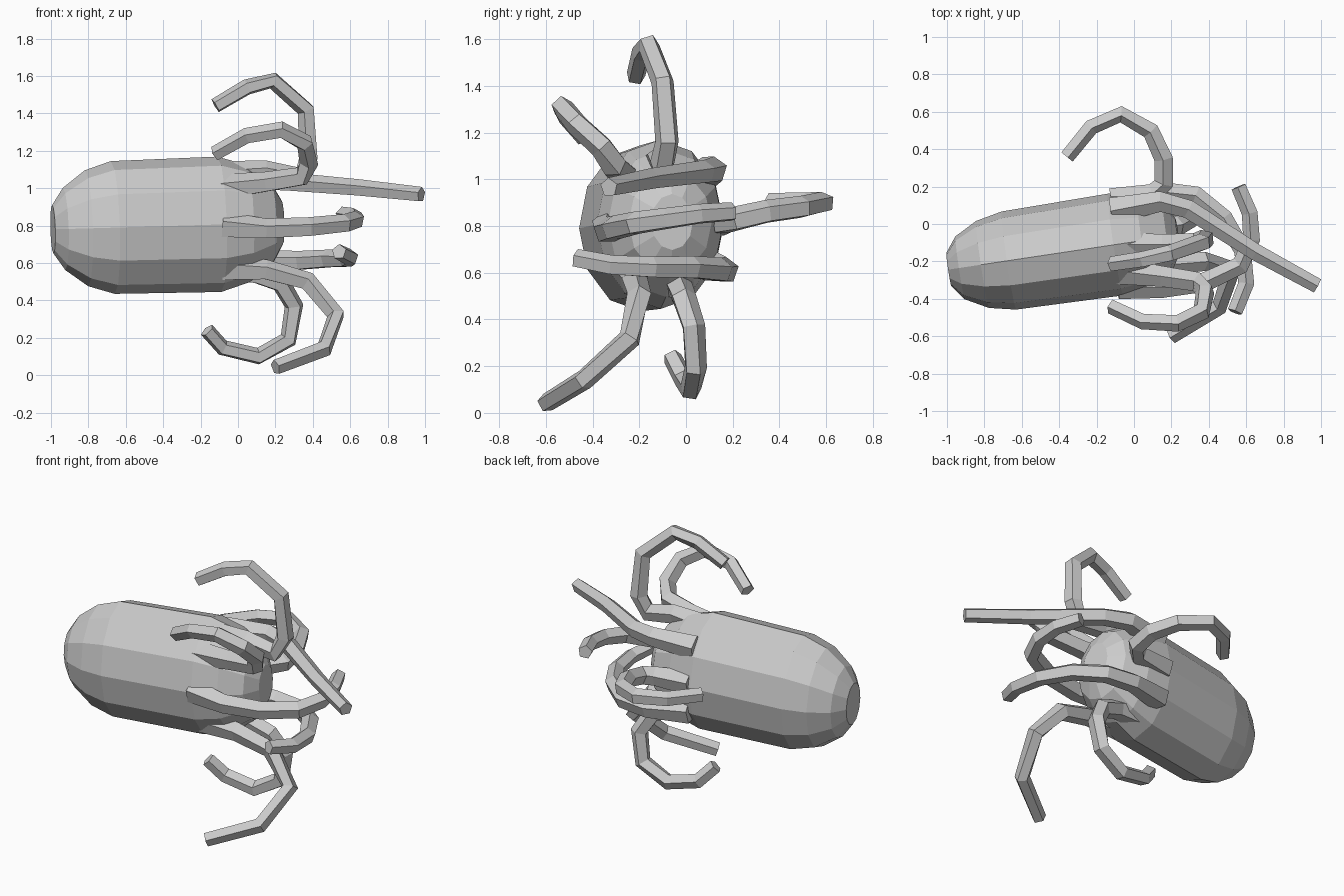
import bpy, bmesh, math
from mathutils import Vector


def loft(name, rings):
    """Skin a list of equal-sized point rings and cap both ends."""
    bm = bmesh.new()
    loops = [[bm.verts.new(p) for p in ring] for ring in rings]
    n = len(loops[0])
    for a, b in zip(loops, loops[1:]):
        for i in range(n):
            j = (i + 1) % n
            bm.faces.new((a[i], a[j], b[j], b[i]))
    bm.faces.new(loops[0])
    bm.faces.new(loops[-1])
    bmesh.ops.recalc_face_normals(bm, faces=bm.faces)
    mesh = bpy.data.meshes.new(name)
    bm.to_mesh(mesh)
    bm.free()
    obj = bpy.data.objects.new(name, mesh)
    bpy.context.collection.objects.link(obj)
    return obj


def ring(center, u, v, ru, rv, sides, phase=0.0):
    angles = [2 * math.pi * i / sides + phase for i in range(sides)]
    return [center + u * (ru * math.cos(a)) + v * (rv * math.sin(a)) for a in angles]


def arm(name, points, r_base=0.075, r_mid=0.058, r_tip=0.042, sides=5):
    """Tapered tube whose frame is carried along the path without twisting."""
    pts = [Vector(p) for p in points]
    last = len(pts) - 1
    u = Vector((0, 0, 1)) if abs(pts[1].z - pts[0].z) < 0.15 else Vector((0, 1, 0))
    rings = []
    for i, p in enumerate(pts):
        t = (pts[min(i + 1, last)] - pts[max(i - 1, 0)]).normalized()
        u = (u - t * u.dot(t)).normalized()
        r = r_base if i == 0 else r_mid + (r_tip - r_mid) * (i - 1) / (last - 1)
        rings.append(ring(p, u, t.cross(u), r, r, sides))
    return loft(name, rings)


# Body: slightly flattened capsule, tilted in plan
axis = Vector((1, 0.15, 0.03)).normalized()
side = Vector((-0.15, 1, 0)).normalized()
up = axis.cross(side)
profile = [(-0.99, 0.09, 0.13), (-0.93, 0.17, 0.22), (-0.81, 0.235, 0.31),
           (-0.67, 0.265, 0.355), (-0.10, 0.275, 0.362), (0.05, 0.25, 0.315),
           (0.18, 0.18, 0.22), (0.235, 0.09, 0.12)]
loft("body", [ring(Vector((x, -0.095 + 0.15 * x, 0.81 + 0.03 * x)), side, up, ry, rz, 12)
              for x, ry, rz in profile])

# Arms: eight curled limbs around the open end
arm("top_arm", [(-0.12, -0.11, 1.07), (0.15, -0.11, 1.09), (0.33, -0.10, 1.06),
                (0.38, -0.08, 1.16), (0.365, -0.10, 1.42), (0.19, -0.16, 1.575),
                (0.05, -0.19, 1.54), (-0.12, -0.215, 1.44)])
arm("upper_front_arm", [(-0.10, -0.25, 1.0), (0.15, -0.28, 1.03), (0.34, -0.31, 1.06),
                        (0.38, -0.36, 1.14), (0.36, -0.47, 1.24), (0.23, -0.53, 1.31),
                        (0.05, -0.52, 1.28), (-0.12, -0.44, 1.185)])
arm("upper_back_arm", [(-0.12, 0.07, 1.02), (0.14, 0.12, 1.04), (0.29, 0.08, 1.03),
                       (0.65, -0.15, 1.0), (0.98, -0.33, 0.965)])
arm("back_arm", [(-0.12, 0.12, 0.82), (0.10, 0.16, 0.82), (0.16, 0.22, 0.83),
                 (0.16, 0.35, 0.86), (0.09, 0.50, 0.88), (-0.07, 0.59, 0.90),
                 (-0.23, 0.52, 0.90), (-0.36, 0.36, 0.90)])
arm("front_arm", [(-0.08, -0.33, 0.8), (0.15, -0.34, 0.78), (0.38, -0.31, 0.79),
                  (0.57, -0.22, 0.81), (0.63, -0.08, 0.83), (0.62, 0.06, 0.85),
                  (0.56, 0.20, 0.86)])
arm("lower_back_arm", [(-0.10, 0.10, 0.63), (0.15, 0.17, 0.61), (0.33, 0.15, 0.61),
                       (0.48, 0.03, 0.62), (0.58, -0.14, 0.62), (0.60, -0.32, 0.63),
                       (0.54, -0.47, 0.66)])
arm("lower_front_arm", [(-0.08, -0.22, 0.57), (0.15, -0.22, 0.56), (0.37, -0.20, 0.50),
                        (0.525, -0.24, 0.32), (0.46, -0.44, 0.14), (0.20, -0.60, 0.042)])
arm("bottom_arm", [(-0.08, -0.05, 0.56), (0.10, -0.03, 0.54), (0.23, -0.01, 0.49),
                   (0.30, 0.03, 0.37), (0.27, 0.04, 0.19), (0.11, 0.02, 0.10),
                   (-0.08, -0.01, 0.145), (-0.165, -0.06, 0.24)])
